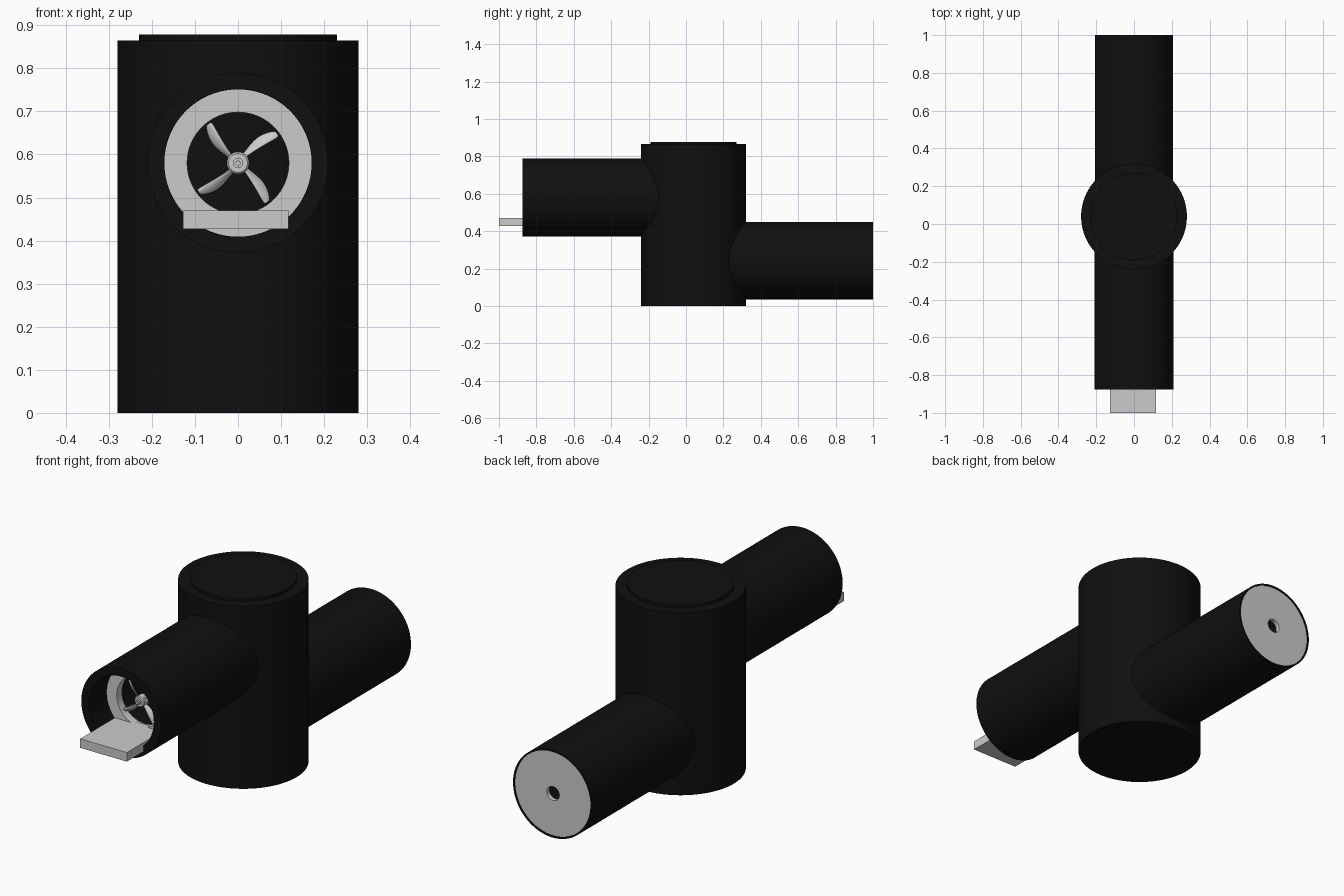
import bpy, bmesh, math
from mathutils import Matrix

if "Cube" in bpy.data.objects:
    bpy.data.objects.remove(bpy.data.objects["Cube"])

black = bpy.data.materials.new("black_paint")
black.diffuse_color = (0.005, 0.005, 0.005, 1)
black.use_nodes = True
black.node_tree.nodes["Principled BSDF"].inputs["Base Color"].default_value = black.diffuse_color


def finish(name, bm, mat=None):
    bmesh.ops.remove_doubles(bm, verts=bm.verts, dist=1e-6)
    bmesh.ops.recalc_face_normals(bm, faces=bm.faces)
    me = bpy.data.meshes.new(name)
    bm.to_mesh(me)
    bm.free()
    ob = bpy.data.objects.new(name, me)
    bpy.context.collection.objects.link(ob)
    if mat:
        me.materials.append(mat)
    bpy.ops.object.select_all(action='DESELECT')
    ob.select_set(True)
    bpy.context.view_layer.objects.active = ob
    bpy.ops.object.shade_smooth_by_angle(angle=math.radians(35))
    return ob


def lathe(name, profile, center, axis='Z', closed=False, seg=96, mat=None):
    """Revolve (radius, position along axis) points around Z or Y."""
    bm = bmesh.new()
    vs = [bm.verts.new((r, 0, h)) for r, h in profile]
    pairs = list(zip(vs, vs[1:])) + ([(vs[-1], vs[0])] if closed else [])
    edges = [bm.edges.new(p) for p in pairs]
    bmesh.ops.spin(bm, geom=vs + edges, axis=(0, 0, 1), cent=(0, 0, 0),
                   steps=seg, angle=math.tau)
    if axis == 'Y':
        bm.transform(Matrix.Rotation(-math.pi / 2, 4, 'X'))
    bm.transform(Matrix.Translation(center))
    return finish(name, bm, mat)


def tube(name, r_in, r_out, y0, y1, z, mat=None, seg=96):
    return lathe(name, [(r_in, y0), (r_out, y0), (r_out, y1), (r_in, y1)],
                 (0, 0, z), 'Y', True, seg, mat)


FRONT_Z, BACK_Z = 0.58, 0.243

# Upright drum with raised lid
lathe("drum", [(0, 0), (0.28, 0), (0.28, 0.865), (0.23, 0.865),
               (0.23, 0.878), (0, 0.878)], (0, 0.04, 0), mat=black)

# Front and back pipes
tube("front_pipe", 0.171, 0.209, -0.875, -0.12, FRONT_Z, black)
tube("back_pipe", 0.199, 0.207, 0.2, 1.0, BACK_Z, black)

# Pierced end plate in the back pipe, fan surround in the front pipe
tube("back_end_plate", 0.033, 0.2, 0.975, 0.996, BACK_Z)
tube("fan_ring", 0.118, 0.172, -0.74, -0.70, FRONT_Z)

# Landing ledge
bm = bmesh.new()
bmesh.ops.create_cube(bm, size=1)
bm.transform(Matrix.Translation((-0.005, -0.86, 0.4485)) @
             Matrix.Diagonal((0.245, 0.28, 0.043, 1)))
finish("ledge", bm)

# Fan hub with stepped nose
lathe("fan_hub", [(0, -0.76), (0.006, -0.76), (0.006, -0.75), (0.012, -0.75),
                  (0.012, -0.742), (0.022, -0.742), (0.026, -0.738),
                  (0.026, -0.705), (0, -0.705)], (0, 0, FRONT_Z), 'Y', seg=32)

# Four curved, twisted blades: radius, angle, width, pitch
stations = [(0.018, 50, 0.016, 55), (0.035, 47, 0.020, 48),
            (0.055, 45.5, 0.027, 40), (0.075, 43.5, 0.031, 34),
            (0.095, 40, 0.027, 28), (0.108, 37.5, 0.021, 25),
            (0.114, 36.5, 0.012, 24)]
bm = bmesh.new()
for k in range(4):
    rows = []
    for r, ang, width, pitch in stations:
        a, p = math.radians(ang + 90 * k), math.radians(pitch)
        row = []
        for i in range(5):
            t = (i / 4 - 0.5) * width
            c = t * math.cos(p)
            camber = 0.004 * (1 - (i / 2 - 1) ** 2)
            row.append(bm.verts.new((
                r * math.cos(a) - c * math.sin(a),
                -0.722 + t * math.sin(p) - camber,
                FRONT_Z + r * math.sin(a) + c * math.cos(a))))
        rows.append(row)
    for r0, r1 in zip(rows, rows[1:]):
        for i in range(4):
            bm.faces.new((r0[i], r0[i + 1], r1[i + 1], r1[i]))
blades = finish("fan_blades", bm)
solid = blades.modifiers.new("thickness", 'SOLIDIFY')
solid.thickness = 0.004
solid.offset = 0
sub = blades.modifiers.new("rounding", 'SUBSURF')
sub.levels = sub.render_levels = 2
